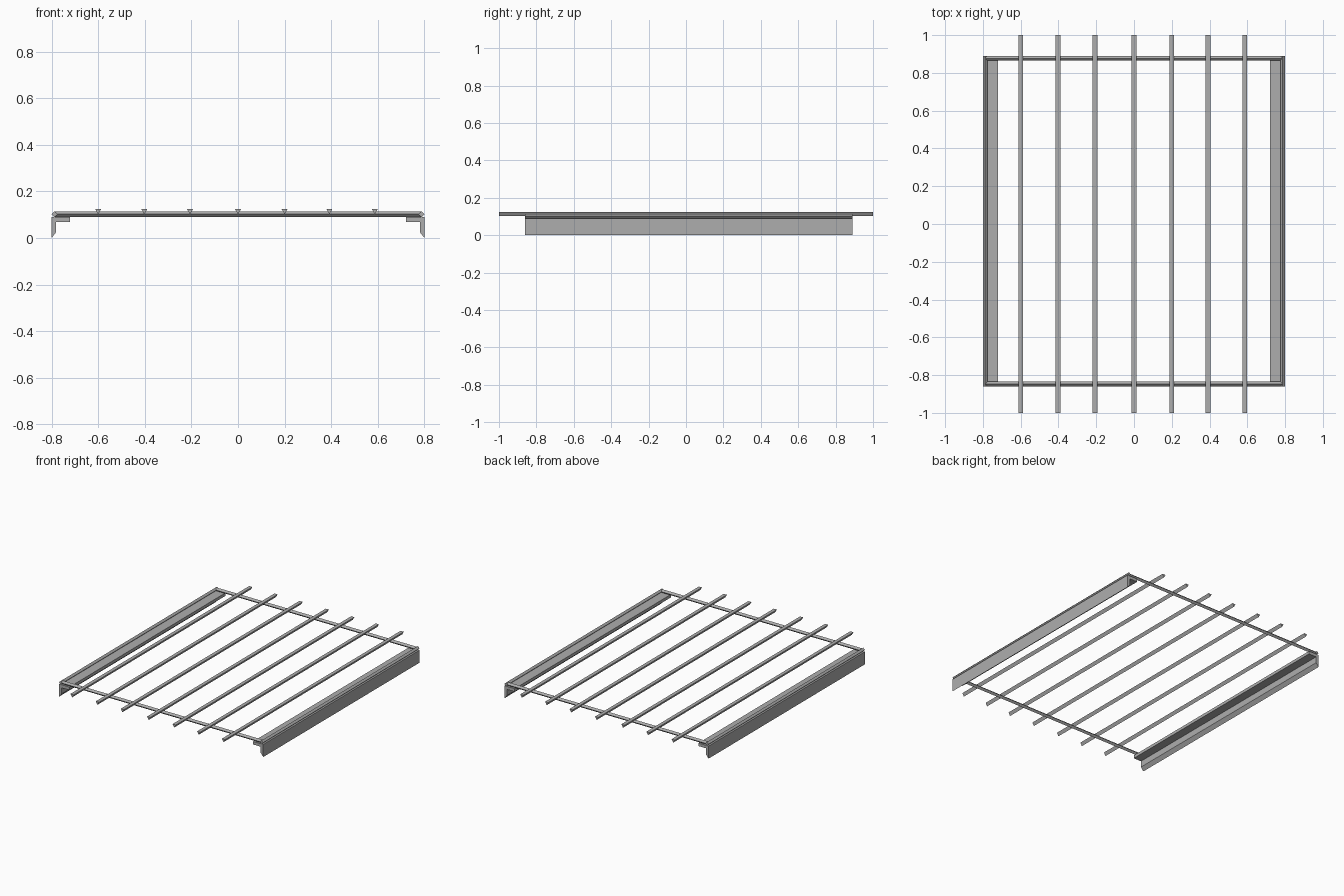
import bpy
import bmesh
from mathutils import Vector

cube = bpy.data.objects.get("Cube")
if cube:
    bpy.data.objects.remove(cube, do_unlink=True)

# Single bare steel colour
steel = bpy.data.materials.new("steel_grey")
steel.use_nodes = True
colour = (0.42, 0.42, 0.42, 1)
steel.diffuse_color = colour
steel.node_tree.nodes["Principled BSDF"].inputs["Base Color"].default_value = colour


def extrude_profile(name, profile, start, end, across):
    """Sweep a flat (across, up) profile straight from start to end."""
    start, end, across = Vector(start), Vector(end), Vector(across)
    bm = bmesh.new()
    verts = [bm.verts.new(start + across * u + Vector((0, 0, v))) for u, v in profile]
    face = bm.faces.new(verts)
    swept = bmesh.ops.extrude_face_region(bm, geom=[face], use_keep_orig=True)
    moved = [g for g in swept["geom"] if isinstance(g, bmesh.types.BMVert)]
    bmesh.ops.translate(bm, verts=moved, vec=end - start)
    bmesh.ops.recalc_face_normals(bm, faces=bm.faces)
    mesh = bpy.data.meshes.new(name)
    bm.to_mesh(mesh)
    bm.free()
    mesh.materials.append(steel)
    obj = bpy.data.objects.new(name, mesh)
    bpy.context.collection.objects.link(obj)
    return obj


FRONT, BACK, SIDE = -0.86, 0.89, 0.8
R = 0.0125
FRAME_Z = 0.102

diamond = [(-R, 0), (0, -R), (R, 0), (0, R)]
triangle = [(-R, 0.0215), (0, 0), (R, 0.0215)]
# Angle section measured inward from its outer wall, with a bevelled foot
angle = [(0, 0), (0.02, 0.025), (0.02, 0.068), (0.08, 0.068), (0.08, 0.089), (0, 0.089)]

# Side angle beams and the square bars lying along them
for side, sign in (("left", 1), ("right", -1)):
    x = sign * SIDE
    extrude_profile(side + "_angle_beam", angle, (x, FRONT, 0), (x, BACK, 0), (-sign, 0, 0))
    x = sign * (SIDE - R)
    extrude_profile(side + "_frame_bar", diamond, (x, FRONT, FRAME_Z), (x, BACK, FRAME_Z), (1, 0, 0))

# Front and back frame bars
for name, y in (("front_frame_bar", FRONT + R), ("back_frame_bar", BACK - R)):
    x = SIDE - R
    extrude_profile(name, diamond, (-x, y, FRAME_Z), (x, y, FRAME_Z), (0, 1, 0))

# Long triangular grate rods
for i, x in enumerate((-0.6, -0.402, -0.206, 0, 0.2, 0.392, 0.587)):
    extrude_profile("grate_rod_%d" % (i + 1), triangle, (x, -1, 0.102), (x, 1, 0.102), (1, 0, 0))
